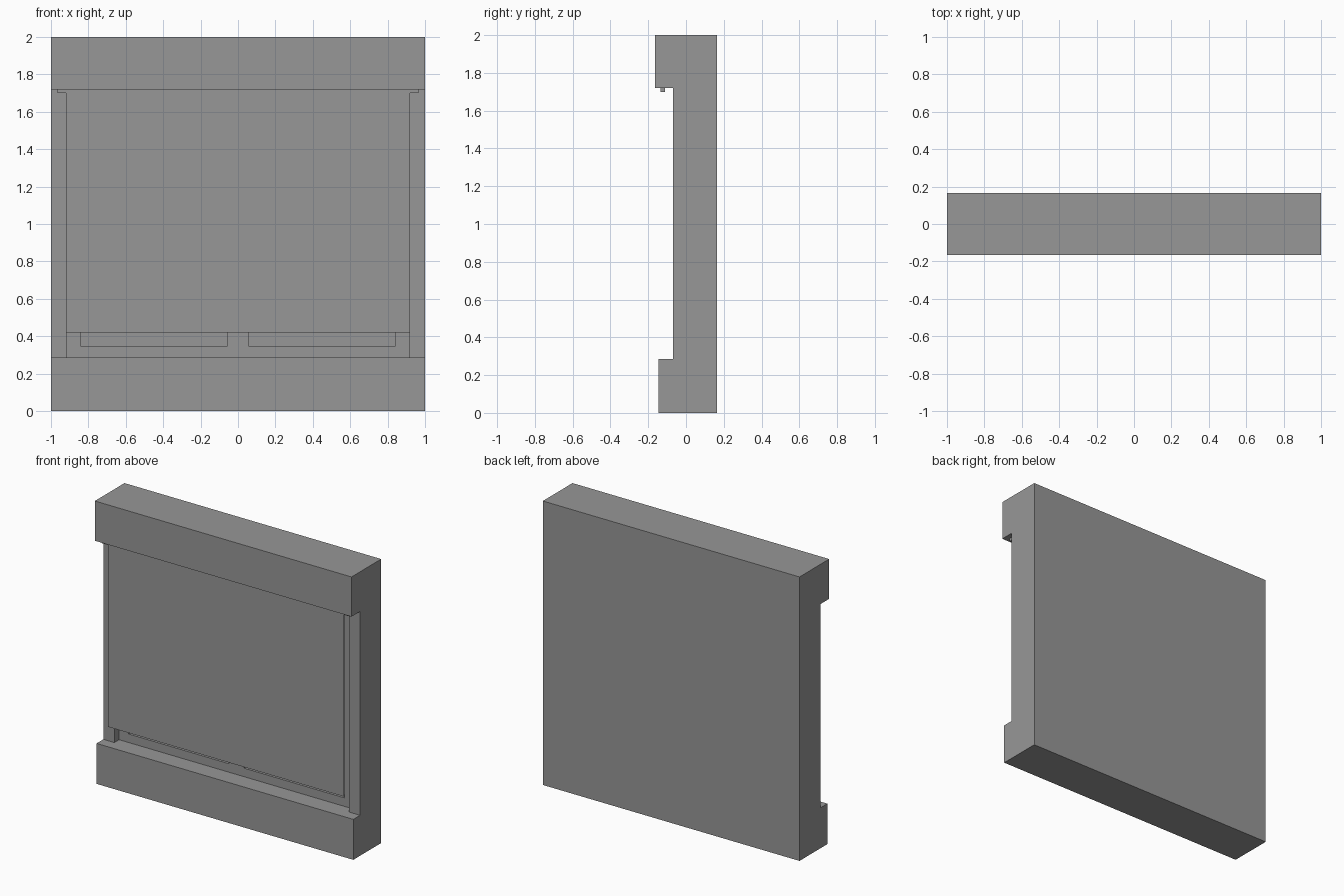
import bpy
import bmesh

cube = bpy.data.objects.get("Cube")
if cube:
    bpy.data.objects.remove(cube, do_unlink=True)

grey = bpy.data.materials.new("plain grey")
grey.use_nodes = True
colour = (0.31, 0.31, 0.31, 1)
grey.diffuse_color = colour
grey.node_tree.nodes["Principled BSDF"].inputs["Base Color"].default_value = colour


def extrude_profile(name, profile, x0, x1):
    """Extrude a closed (y, z) profile along x from x0 to x1."""
    bm = bmesh.new()
    face = bm.faces.new([bm.verts.new((x0, y, z)) for y, z in profile])
    if x1 > x0:
        out = bmesh.ops.extrude_face_region(bm, geom=[face])
        verts = [v for v in out["geom"] if isinstance(v, bmesh.types.BMVert)]
        bmesh.ops.translate(bm, verts=verts, vec=(x1 - x0, 0, 0))
    bmesh.ops.recalc_face_normals(bm, faces=bm.faces)
    mesh = bpy.data.meshes.new(name)
    bm.to_mesh(mesh)
    bm.free()
    mesh.materials.append(grey)
    obj = bpy.data.objects.new(name, mesh)
    bpy.context.collection.objects.link(obj)
    return obj


def box(name, x0, x1, y0, y1, z0, z1):
    return extrude_profile(name, [(y0, z0), (y1, z0), (y1, z1), (y0, z1)], x0, x1)


def cut(target, cutter):
    cutter.hide_render = True
    cutter.hide_viewport = True
    mod = target.modifiers.new(cutter.name, 'BOOLEAN')
    mod.operation = 'DIFFERENCE'
    mod.solver = 'EXACT'
    mod.object = cutter


BACK, HEADER, LEDGE, STILE, RECESS, PANE = 0.165, -0.165, -0.145, -0.07, -0.017, 0.02
LOW, HIGH = 0.285, 1.72

# Wall with a projecting header and lower ledge
wall = extrude_profile("wall_section", [
    (BACK, 0), (BACK, 2), (HEADER, 2), (HEADER, HIGH),
    (STILE, HIGH), (STILE, LOW), (LEDGE, LOW), (LEDGE, 0)], -1, 1)

# Recess between the side posts, with two window openings
cut(wall, box("recess_cutter", -0.915, 0.915, STILE - 0.02, RECESS, LOW, HIGH))
for side, x0, x1 in (("left", 0.06, 0.84), ("right", -0.84, -0.06)):
    cut(wall, box(side + "_window_cutter", x0, x1, STILE, PANE, LOW + 0.06, HIGH - 0.06))

# Blind rail under the header
box("blind_rail", -0.965, 0.965, -0.134, -0.11, 1.70, HIGH)

# Thin hanging blind in front of the windows
blind_mesh = bpy.data.meshes.new("blind")
blind_mesh.from_pydata([(-0.92, -0.135, 0.42), (0.92, -0.135, 0.42),
                        (0.92, -0.135, HIGH), (-0.92, -0.135, HIGH)], [], [(0, 1, 2, 3)])
blind_mesh.materials.append(grey)
bpy.context.collection.objects.link(bpy.data.objects.new("blind", blind_mesh))
